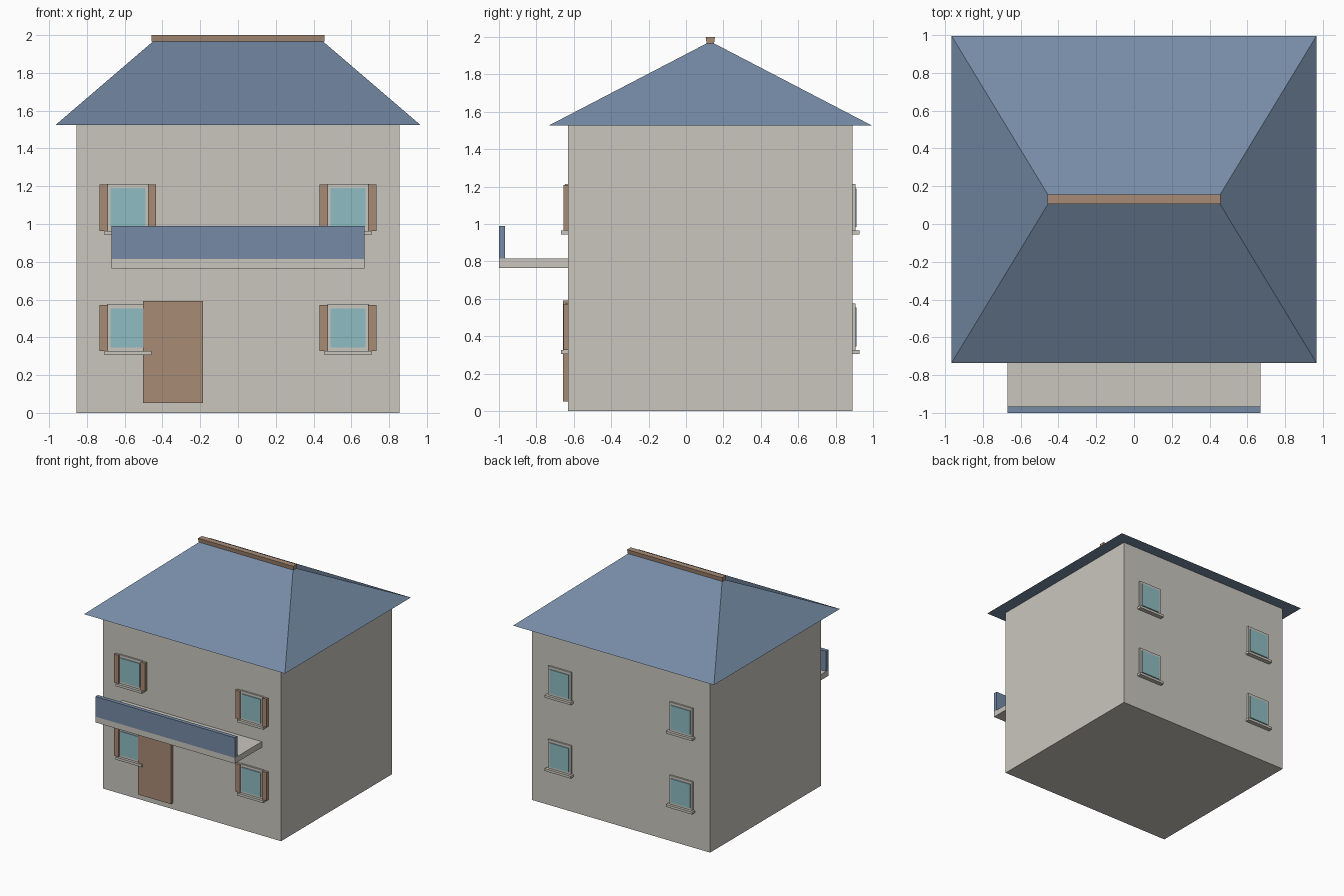
import bpy, bmesh

if "Cube" in bpy.data.objects:
    bpy.data.objects.remove(bpy.data.objects["Cube"])


def material(name, r, g, b):
    lin = [((c / 255 + 0.055) / 1.055) ** 2.4 for c in (r, g, b)]
    m = bpy.data.materials.new(name)
    m.diffuse_color = (*lin, 1)
    m.use_nodes = True
    m.node_tree.nodes["Principled BSDF"].inputs["Base Color"].default_value = m.diffuse_color
    return m


PLASTER = material("warm_grey_plaster", 201, 198, 189)
SLATE = material("blue_slate", 118, 139, 166)
WOOD = material("brown_wood", 168, 139, 117)
GLASS = material("teal_glass", 142, 189, 195)


def finish(name, bm, mat):
    bmesh.ops.recalc_face_normals(bm, faces=bm.faces)
    me = bpy.data.meshes.new(name)
    bm.to_mesh(me)
    bm.free()
    me.materials.append(mat)
    ob = bpy.data.objects.new(name, me)
    bpy.context.collection.objects.link(ob)
    return ob


def frustum(name, mat, bottom, top, z0, z1):
    """Solid between two rectangles (x0, x1, y0, y1); a flat top becomes a ridge."""
    bm = bmesh.new()
    rings = []
    for (x0, x1, y0, y1), z in ((bottom, z0), (top, z1)):
        rings.append([bm.verts.new((x, y, z))
                      for x, y in ((x0, y0), (x1, y0), (x1, y1), (x0, y1))])
    lo, hi = rings
    bm.faces.new(lo)
    bm.faces.new(hi)
    for i in range(4):
        j = (i + 1) % 4
        bm.faces.new((lo[i], lo[j], hi[j], hi[i]))
    bmesh.ops.remove_doubles(bm, verts=bm.verts, dist=1e-5)
    return finish(name, bm, mat)


def box(name, mat, x0, x1, y0, y1, z0, z1):
    r = (x0, x1, min(y0, y1), max(y0, y1))
    return frustum(name, mat, r, r, z0, z1)


FRONT, BACK, MID = -0.63, 0.89, 0.13

# Main body and hipped roof with ridge cap
box("walls", PLASTER, -0.855, 0.855, FRONT, BACK, 0, 1.525)
frustum("hip_roof", SLATE, (-0.965, 0.965, -0.735, 0.995),
        (-0.44, 0.44, MID, MID), 1.525, 1.975)
frustum("ridge_cap", WOOD, (-0.457, 0.457, MID - 0.02, MID + 0.02),
        (-0.457, 0.457, MID - 0.025, MID + 0.025), 1.965, 2.0)

# Balcony slab and parapet
box("balcony_slab", PLASTER, -0.67, 0.67, -1.0, FRONT, 0.765, 0.815)
box("balcony_parapet", SLATE, -0.67, 0.67, -1.0, -0.966, 0.815, 0.99)

# Front door
box("front_door", WOOD, -0.503, -0.184, -0.656, FRONT, 0.053, 0.592)


# Window: frame, glass, sill and optional shutters
def window(tag, cx, z, wall, out, shutters):
    def part(name, mat, xa, xb, depth, za, zb):
        box(tag + name, mat, cx + xa, cx + xb, wall, wall + out * depth, z + za, z + zb)
    part("_frame", PLASTER, -0.11, 0.11, 0.015, 0, 0.249)
    part("_glass", GLASS, -0.092, 0.092, 0.022, 0.019, 0.226)
    part("_sill", PLASTER, -0.125, 0.125, 0.038, -0.021, 0)
    if shutters:
        part("_shutter_left", WOOD, -0.151, -0.106, 0.024, 0, 0.245)
        part("_shutter_right", WOOD, 0.106, 0.149, 0.024, 0, 0.245)


for side, wall, out in (("front", FRONT, -1), ("back", BACK, 1)):
    for level, z in (("lower", 0.327), ("upper", 0.964)):
        for hand, cx in (("left", -0.583), ("right", 0.583)):
            window(f"{side}_{level}_{hand}_window", cx, z, wall, out, side == "front")
